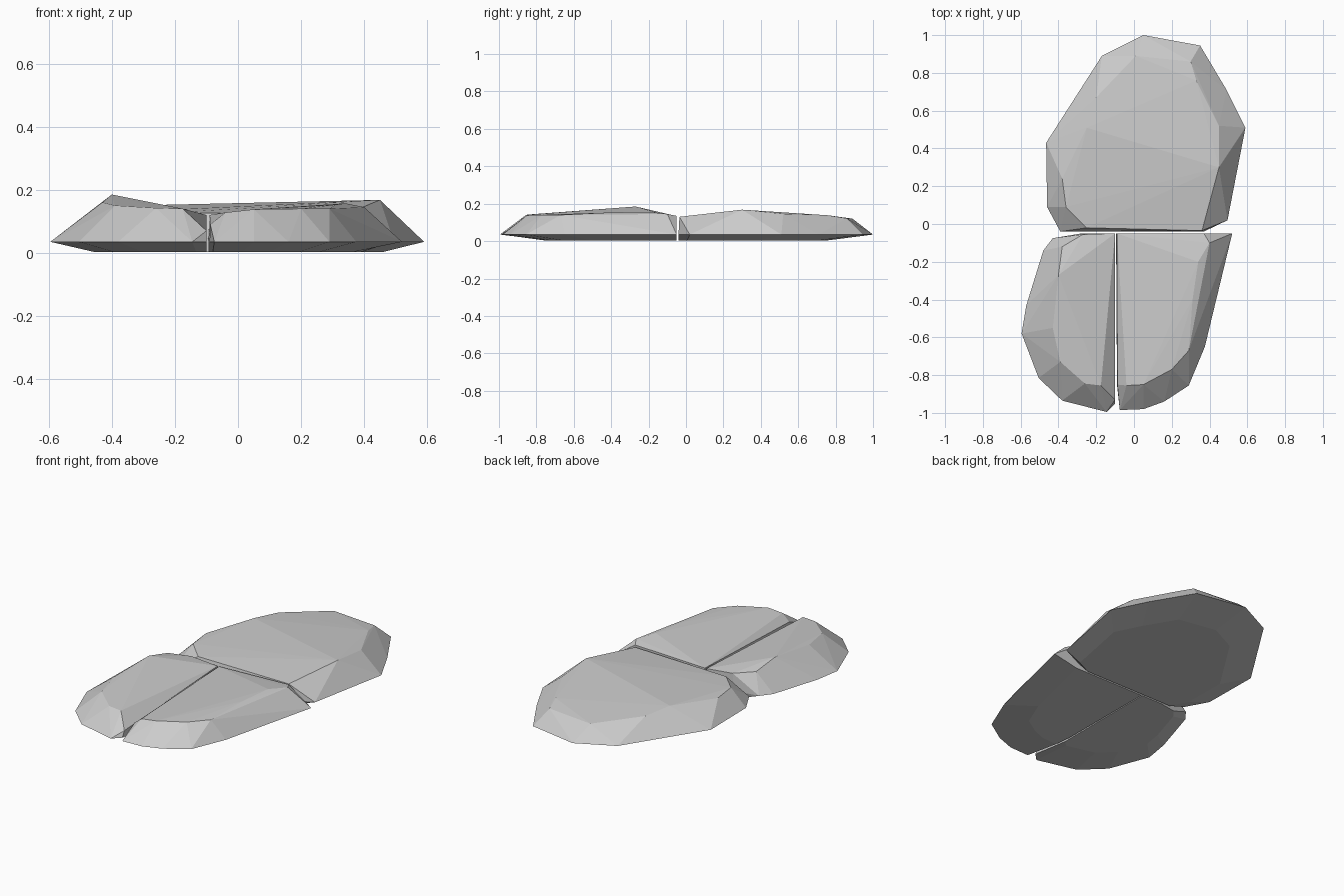
import bpy, bmesh

RIM_Z = 0.035


def stone(name, rim, top, anchor, shrink):
    """Faceted slab: shallow inset base, widest at the rim, chiselled top."""
    ax, ay = anchor
    pts = [(x, y, RIM_Z) for x, y in rim]
    pts += [(ax + (x - ax) * shrink, ay + (y - ay) * shrink, 0.003) for x, y in rim]
    pts += top
    bm = bmesh.new()
    for p in pts:
        bm.verts.new(p)
    bmesh.ops.convex_hull(bm, input=bm.verts[:])
    loose = [v for v in bm.verts if not v.link_faces]
    bmesh.ops.delete(bm, geom=loose, context='VERTS')
    bmesh.ops.recalc_face_normals(bm, faces=bm.faces[:])
    mesh = bpy.data.meshes.new(name)
    bm.to_mesh(mesh)
    bm.free()
    obj = bpy.data.objects.new(name, mesh)
    bpy.context.collection.objects.link(obj)
    return obj


# Large slab at the back
stone("back_stone",
      [(0.05, 1.0), (0.35, 0.945), (0.49, 0.71), (0.59, 0.51), (0.495, 0.02),
       (0.37, -0.04), (-0.39, -0.04), (-0.46, 0.09), (-0.465, 0.43), (-0.17, 0.89)],
      [(0.01, 0.89, 0.12), (0.30, 0.86, 0.122), (0.33, 0.76, 0.138),
       (0.45, 0.52, 0.145), (0.45, 0.30, 0.168), (0.36, -0.035, 0.13),
       (-0.25, -0.02, 0.125), (-0.36, 0.09, 0.13), (-0.38, 0.24, 0.13),
       (-0.25, 0.51, 0.152), (-0.20, 0.67, 0.138)],
      (0.05, -0.04), 0.76)

# Front left slab
stone("front_left_stone",
      [(-0.10, -0.95), (-0.145, -0.995), (-0.38, -0.935), (-0.505, -0.815),
       (-0.595, -0.58), (-0.57, -0.43), (-0.48, -0.14), (-0.43, -0.075),
       (-0.28, -0.05), (-0.10, -0.05)],
      [(-0.175, -0.855, 0.14), (-0.26, -0.845, 0.142), (-0.39, -0.73, 0.15),
       (-0.43, -0.55, 0.16), (-0.40, -0.27, 0.185), (-0.38, -0.12, 0.15),
       (-0.27, -0.055, 0.135), (-0.10, -0.05, 0.12), (-0.10, -0.93, 0.07)],
      (-0.10, -0.05), 0.72)

# Front right slab
stone("front_right_stone",
      [(-0.075, -0.985), (0.05, -0.98), (0.16, -0.94), (0.29, -0.855),
       (0.375, -0.65), (0.52, -0.05), (-0.095, -0.05), (-0.09, -0.85)],
      [(-0.04, -0.855, 0.128), (0.05, -0.85, 0.138), (0.20, -0.77, 0.14),
       (0.29, -0.67, 0.14), (0.31, -0.40, 0.153), (0.34, -0.20, 0.157),
       (0.40, -0.10, 0.145), (0.37, -0.05, 0.135), (-0.09, -0.05, 0.12),
       (-0.088, -0.85, 0.09)],
      (-0.095, -0.05), 0.75)
